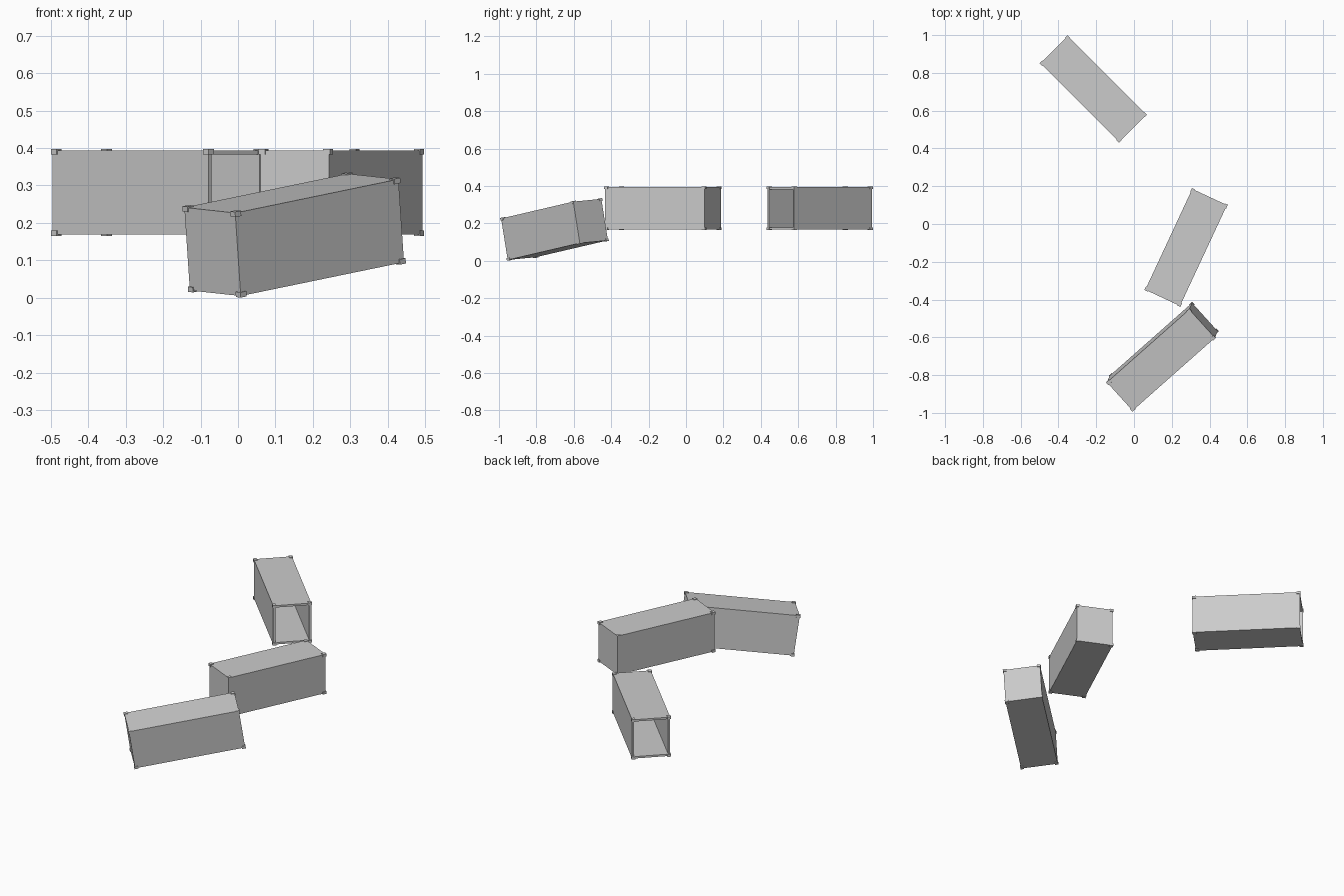
import bpy, bmesh
from math import radians
from mathutils import Matrix, Vector, Euler
from itertools import product

cube = bpy.data.objects.get("Cube")
if cube:
    bpy.data.objects.remove(cube, do_unlink=True)

# Overall container size (including corner fittings)
SIZE = Vector((0.596, 0.21, 0.232))
FITTING = Vector((0.0215, 0.0195, 0.0142))
PROUD = 0.0035      # how far fittings stand out of the body
WALL = 0.011

gray = bpy.data.materials.new("light_gray")
gray.use_nodes = True
gray.diffuse_color = (0.6, 0.6, 0.6, 1)
gray.node_tree.nodes["Principled BSDF"].inputs["Base Color"].default_value = (0.6, 0.6, 0.6, 1)


def add_box(bm, size, centre=(0, 0, 0)):
    matrix = Matrix.Translation(centre) @ Matrix.Diagonal((*size, 1))
    bmesh.ops.create_cube(bm, size=1, matrix=matrix)


def finish(bm, name, placement):
    mesh = bpy.data.meshes.new(name)
    bm.to_mesh(mesh)
    bm.free()
    mesh.materials.append(gray)
    obj = bpy.data.objects.new(name, mesh)
    obj.matrix_world = placement
    bpy.context.collection.objects.link(obj)
    return obj


def container(name, centre, angles, open_ends=False):
    turn = Euler([radians(a) for a in angles]).to_matrix().to_4x4()
    placement = Matrix.Translation(centre) @ turn

    # Body: a closed box, or a thick-walled tube when the ends are open
    bm = bmesh.new()
    add_box(bm, SIZE - Vector((2 * PROUD,) * 3))
    if open_ends:
        ends = [f for f in bm.faces if abs(f.normal.x) > 0.5]
        bmesh.ops.delete(bm, geom=ends, context='FACES_ONLY')
    body = finish(bm, name + "_body", placement)
    if open_ends:
        shell = body.modifiers.new("walls", 'SOLIDIFY')
        shell.thickness = WALL
        shell.offset = -1
        shell.use_even_offset = True

    # Eight corner fittings
    bm = bmesh.new()
    reach = (SIZE - FITTING) / 2
    for signs in product((-1, 1), repeat=3):
        add_box(bm, FITTING, reach * Vector(signs))
    finish(bm, name + "_corner_fittings", placement)


container("tilted_container", (0.15, -0.703, 0.168), (4.2, -8.8, 41.5))
container("middle_container", (0.276, -0.124, 0.281), (0, 0, 65))
container("open_container", (-0.215, 0.715, 0.281), (0, 0, -45), open_ends=True)
